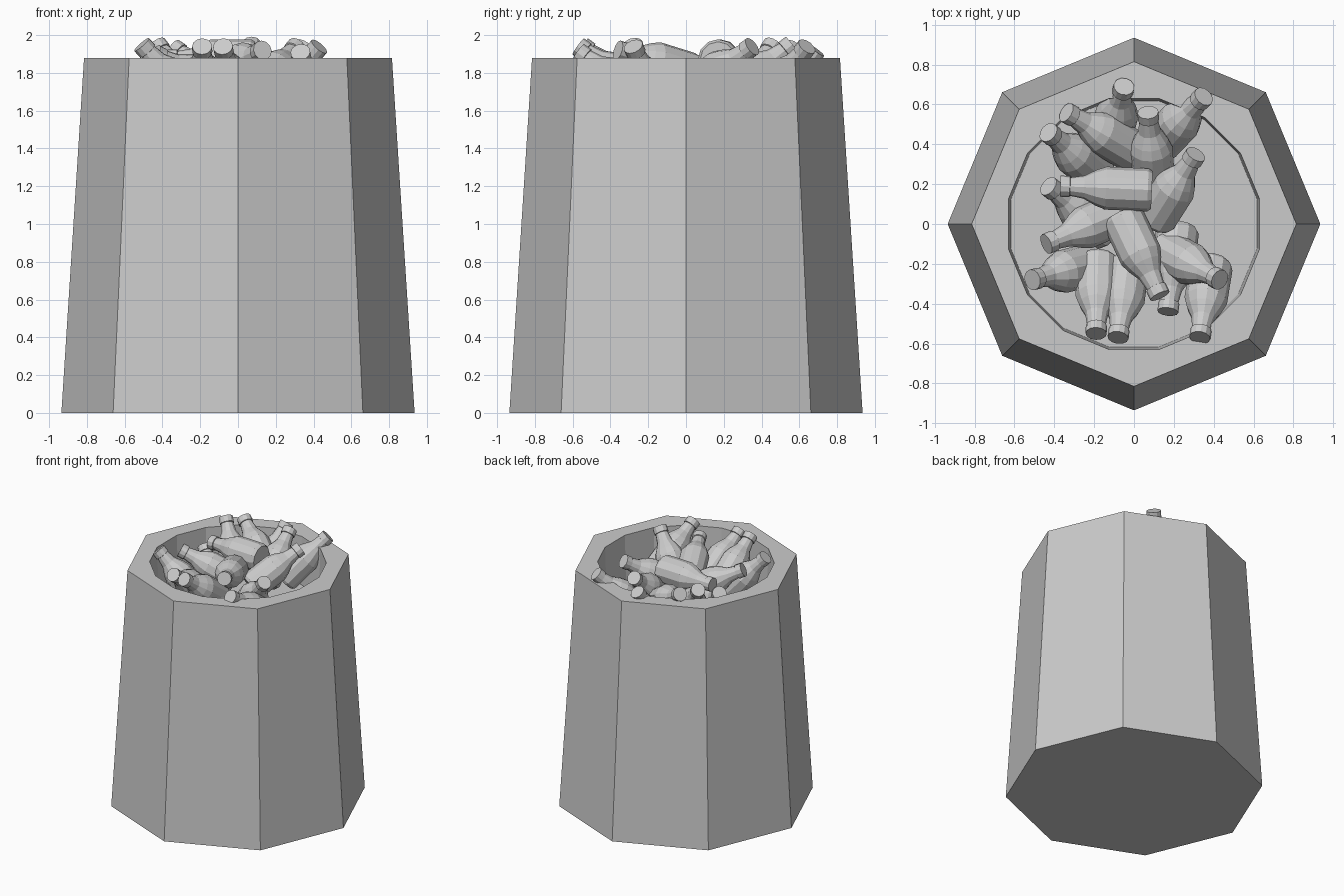
import bpy, bmesh, math
from mathutils import Vector

if "Cube" in bpy.data.objects:
    bpy.data.objects.remove(bpy.data.objects["Cube"], do_unlink=True)

RIM, FLOOR = 1.88, 1.5
LENGTH = 0.46

grey = bpy.data.materials.new("plain grey")
grey.use_nodes = True
grey.diffuse_color = (0.6, 0.6, 0.6, 1)
grey.node_tree.nodes["Principled BSDF"].inputs["Base Color"].default_value = grey.diffuse_color


def lathe(name, profile, sides, offset=0.0):
    """Closed flat-faced solid of revolution from (radius, height) pairs."""
    bm = bmesh.new()
    rings = []
    for r, z in profile:
        ring = []
        for i in range(sides):
            a = math.tau * i / sides + offset
            ring.append(bm.verts.new((r * math.cos(a), r * math.sin(a), z)))
        rings.append(ring)
    for low, high in zip(rings, rings[1:]):
        for i in range(sides):
            j = (i + 1) % sides
            bm.faces.new((low[i], low[j], high[j], high[i]))
    bm.faces.new(rings[0][::-1])
    bm.faces.new(rings[-1])
    mesh = bpy.data.meshes.new(name)
    bm.to_mesh(mesh)
    bm.free()
    mesh.materials.append(grey)
    obj = bpy.data.objects.new(name, mesh)
    bpy.context.scene.collection.objects.link(obj)
    return obj


# Tapered eight-sided bin with a round hollow in the top
bin_body = lathe("bin_body", [(0.935, 0), (0.815, RIM)], 8)
hollow = lathe("hollow_cutter", [(0.63, FLOOR), (0.645, RIM + 0.1)], 16, math.pi / 16)
hollow.hide_render = True
cut = bin_body.modifiers.new("hollow", "BOOLEAN")
cut.object = hollow
cut.solver = "EXACT"
bpy.context.view_layer.objects.active = bin_body
bpy.ops.object.modifier_apply(modifier=cut.name)
bpy.data.objects.remove(hollow, do_unlink=True)

# One bottle shape, shared by the whole pile: base at the origin, cap at +z
PROFILE = [(0.095, 0), (0.108, 0.02), (0.108, 0.23), (0.09, 0.28), (0.058, 0.34),
           (0.046, 0.41), (0.053, 0.412), (0.053, LENGTH)]
pattern = lathe("bottle", PROFILE, 12)
bottle_mesh = pattern.data
bpy.data.objects.remove(pattern, do_unlink=True)

# Bottles: cap x, cap y, cap height, base x, base y
PILE = [
    (-0.05, 0.69, 1.92, -0.12, 0.42),
    (0.35, 0.64, 1.94, 0.12, 0.40),
    (0.07, 0.56, 1.95, 0.10, 0.20),
    (-0.34, 0.56, 1.93, 0.00, 0.36),
    (-0.43, 0.46, 1.95, -0.18, 0.25),
    (-0.37, 0.19, 1.87, 0.09, 0.17),
    (0.31, 0.35, 1.94, 0.10, 0.02),
    (-0.43, 0.19, 1.82, -0.14, -0.04),
    (-0.44, -0.10, 1.90, -0.06, 0.06),
    (-0.51, -0.28, 1.95, -0.21, -0.20),
    (-0.19, -0.55, 1.94, -0.18, -0.18),
    (-0.08, -0.57, 1.94, -0.03, -0.20),
    (0.13, -0.36, 1.92, -0.06, 0.04),
    (0.43, -0.28, 1.94, 0.15, -0.13),
    (0.33, -0.57, 1.91, 0.39, -0.20),
    (0.17, -0.44, 1.76, 0.22, -0.02),
]
for n, (cx, cy, cz, bx, by) in enumerate(PILE, 1):
    run = Vector((cx - bx, cy - by, 0))
    rise = math.sqrt(max(LENGTH ** 2 - run.length_squared, 0))
    axis = Vector((run.x, run.y, rise)).normalized()
    bottle = bpy.data.objects.new(f"bottle_{n}", bottle_mesh)
    bottle.rotation_mode = "QUATERNION"
    bottle.rotation_quaternion = axis.to_track_quat("Z", "Y")
    bottle.location = Vector((cx, cy, cz)) - axis * LENGTH
    bpy.context.scene.collection.objects.link(bottle)
